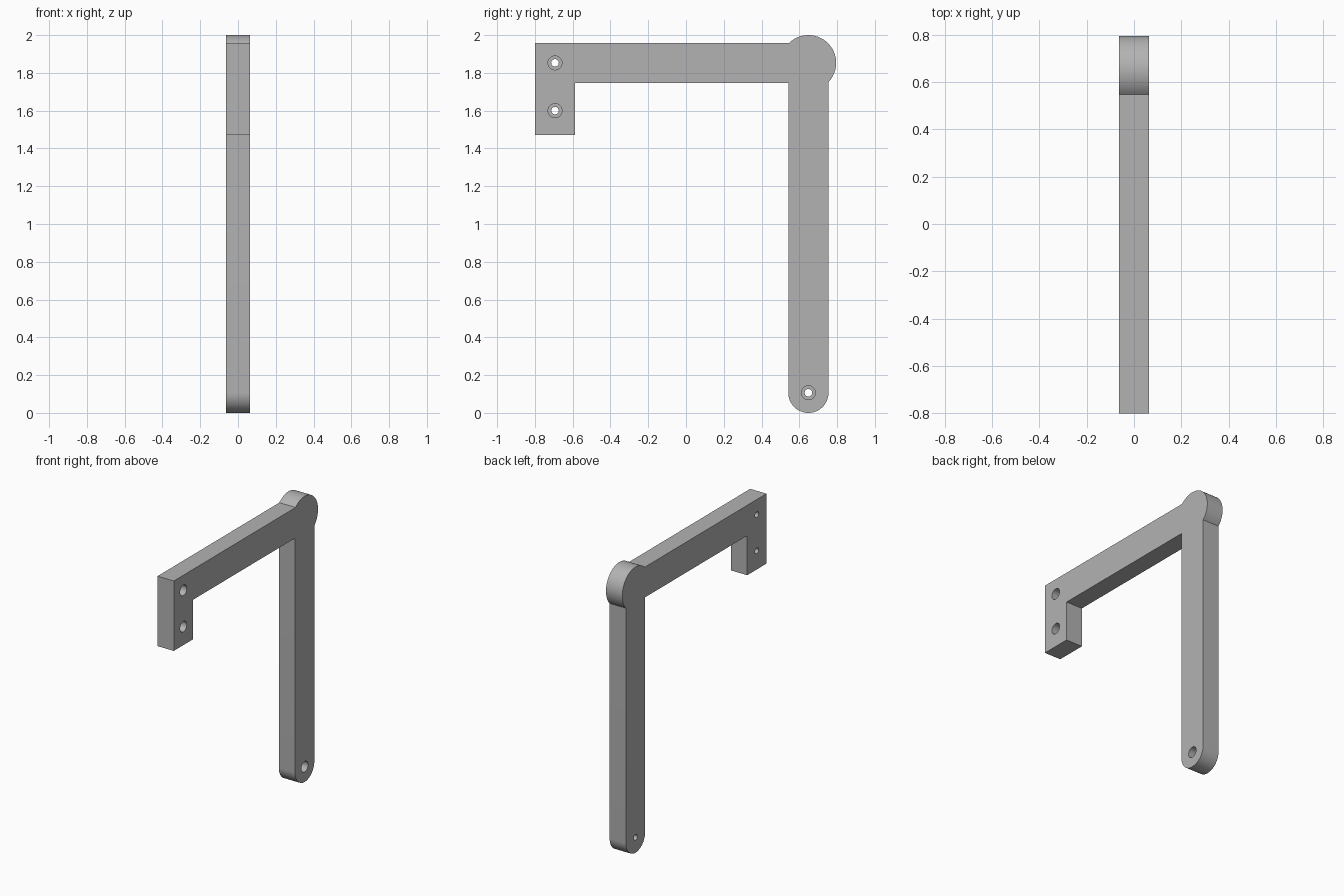
import bpy, bmesh
from math import sin, cos, asin, pi

cube = bpy.data.objects.get("Cube")
if cube:
    bpy.data.objects.remove(cube, do_unlink=True)

HALF_THICK = 0.063
HALF_BAR = 0.1065
KNUCKLE_R = 0.147
POST_Y, ARM_Z = 0.648, 1.853
FRONT_Y, TAB_BOTTOM = -0.8, 1.47
TAB_Y = FRONT_Y + HALF_BAR

grey = bpy.data.materials.new("plain grey")
grey.use_nodes = True
colour = (0.45, 0.45, 0.45, 1)
grey.diffuse_color = colour
grey.node_tree.nodes["Principled BSDF"].inputs["Base Color"].default_value = colour


def arc(cy, cz, r, start, end, steps):
    angles = [start + (end - start) * i / steps for i in range(steps + 1)]
    return [(cy + r * cos(a), cz + r * sin(a)) for a in angles]


def extrude_profile(name, points, x0, x1):
    """Solid with a (y, z) outline running from x0 to x1."""
    bm = bmesh.new()
    face = bm.faces.new([bm.verts.new((x0, y, z)) for y, z in points])
    grown = bmesh.ops.extrude_face_region(bm, geom=[face])["geom"]
    verts = [v for v in grown if isinstance(v, bmesh.types.BMVert)]
    bmesh.ops.translate(bm, verts=verts, vec=(x1 - x0, 0, 0))
    bmesh.ops.recalc_face_normals(bm, faces=bm.faces)
    mesh = bpy.data.meshes.new(name)
    bm.to_mesh(mesh)
    bm.free()
    mesh.materials.append(grey)
    obj = bpy.data.objects.new(name, mesh)
    bpy.context.collection.objects.link(obj)
    return obj


# Bracket outline: rounded post foot, corner knuckle, arm and hanging tab
meet = asin(HALF_BAR / KNUCKLE_R)
outline = arc(POST_Y, HALF_BAR, HALF_BAR, pi, 2 * pi, 32)
outline += arc(POST_Y, ARM_Z, KNUCKLE_R, meet - pi / 2, pi - meet, 48)
outline += [
    (FRONT_Y, ARM_Z + HALF_BAR),
    (FRONT_Y, TAB_BOTTOM),
    (TAB_Y + HALF_BAR, TAB_BOTTOM),
    (TAB_Y + HALF_BAR, ARM_Z - HALF_BAR),
    (POST_Y - HALF_BAR, ARM_Z - HALF_BAR),
]
bracket = extrude_profile("bracket", outline, -HALF_THICK, HALF_THICK)

# Stepped screw holes: narrow bore right through, wide bore from the +x side
cutters = []
for y, z in [(TAB_Y, ARM_Z), (TAB_Y, 1.6), (POST_Y, HALF_BAR)]:
    for label, radius, start in [("bore", 0.02, -0.1), ("counterbore", 0.037, -0.01)]:
        circle = arc(y, z, radius, 0, 2 * pi, 32)[:-1]
        cutter = extrude_profile(label + "_cutter", circle, start, 0.1)
        cutter.hide_render = True
        cutters.append(cutter)
        cut = bracket.modifiers.new(label, "BOOLEAN")
        cut.operation = "DIFFERENCE"
        cut.solver = "EXACT"
        cut.object = cutter

# Apply the cuts and discard the cutters
bpy.ops.object.select_all(action="DESELECT")
bracket.select_set(True)
bpy.context.view_layer.objects.active = bracket
for name in [m.name for m in bracket.modifiers]:
    bpy.ops.object.modifier_apply(modifier=name)
for cutter in cutters:
    bpy.data.objects.remove(cutter, do_unlink=True)

bpy.ops.object.shade_smooth_by_angle(angle=pi / 6)
